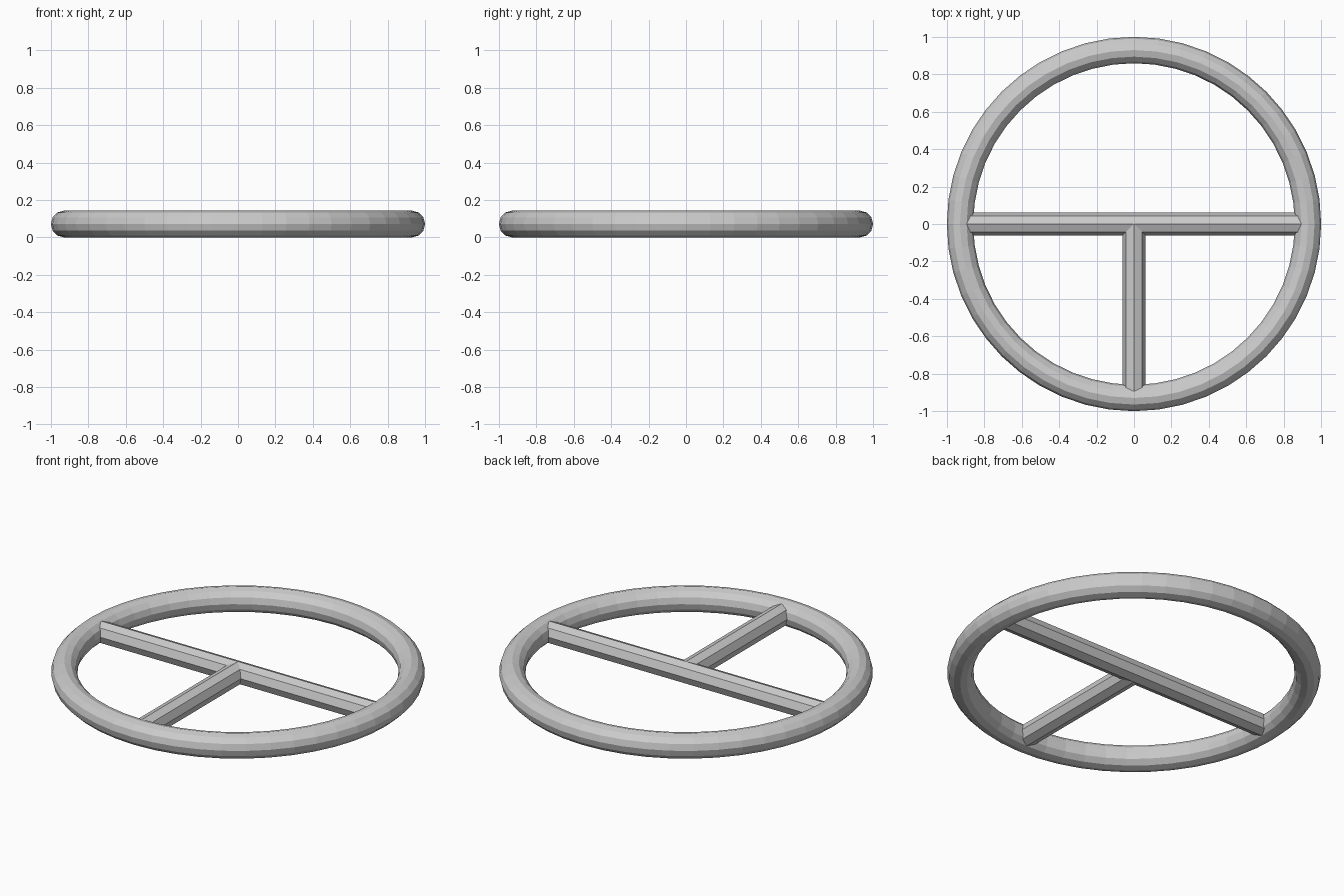
import bpy
from math import pi

if "Cube" in bpy.data.objects:
    bpy.data.objects.remove(bpy.data.objects["Cube"])

Z = 0.0715       # mid height of the wheel
MAJOR = 0.93     # centre line of the rim
SPOKE_R = 0.062


def spoke(name, length, location, rotation):
    """Eight-sided bar with a corner edge facing up."""
    bpy.ops.mesh.primitive_cylinder_add(vertices=8, radius=SPOKE_R, depth=length,
                                        location=location, rotation=rotation)
    bpy.context.object.name = name


# Round rim
bpy.ops.mesh.primitive_torus_add(major_radius=MAJOR, minor_radius=0.0705,
                                 major_segments=48, minor_segments=12,
                                 location=(0, 0, Z))
rim = bpy.context.object
rim.name = "rim"
rim.scale.z = Z / 0.0705

# Spokes, with their ends buried in the rim
spoke("cross_spoke", 2 * MAJOR, (0, 0, Z), (0, pi / 2, 0))
spoke("lower_spoke", MAJOR, (0, -MAJOR / 2, Z), (pi / 2, 0, 0))
